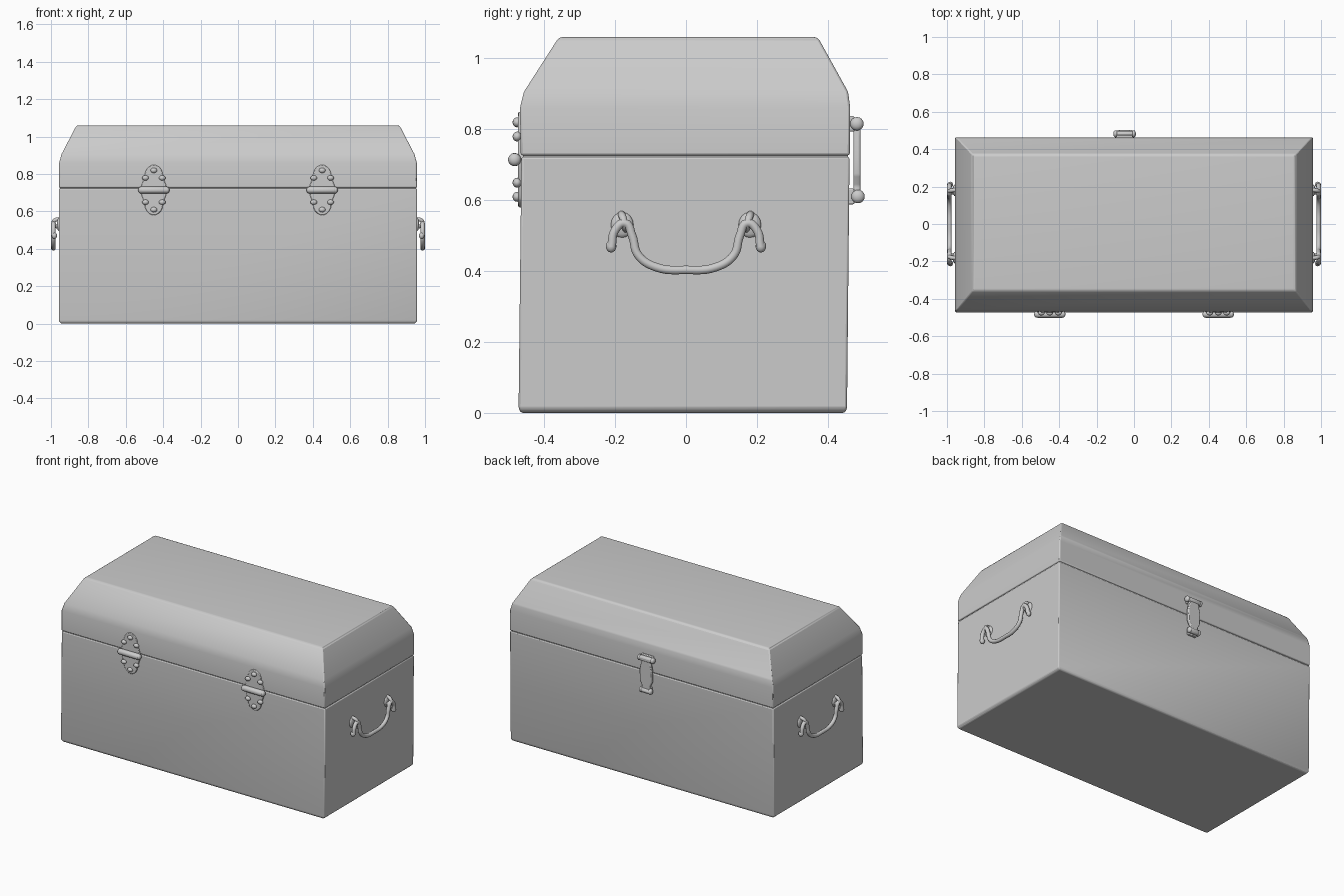
import bpy
import bmesh
from math import pi, sin, cos
from mathutils import Vector, Matrix

if "Cube" in bpy.data.objects:
    bpy.data.objects.remove(bpy.data.objects["Cube"], do_unlink=True)

grey = bpy.data.materials.new("plain grey")
grey.use_nodes = True
grey.diffuse_color = (0.6, 0.6, 0.6, 1)
grey.node_tree.nodes["Principled BSDF"].inputs["Base Color"].default_value = (0.6, 0.6, 0.6, 1)


def finish(name, bm, bevel=0.0, angle=0.6):
    bmesh.ops.recalc_face_normals(bm, faces=bm.faces)
    mesh = bpy.data.meshes.new(name)
    bm.to_mesh(mesh)
    bm.free()
    obj = bpy.data.objects.new(name, mesh)
    bpy.context.collection.objects.link(obj)
    mesh.materials.append(grey)
    if bevel:
        mod = obj.modifiers.new("soft edges", "BEVEL")
        mod.width = bevel
        mod.segments = 2
        mod.limit_method = "ANGLE"
        mod.angle_limit = 0.35
    bpy.ops.object.select_all(action="DESELECT")
    obj.select_set(True)
    bpy.context.view_layer.objects.active = obj
    bpy.ops.object.shade_smooth_by_angle(angle=angle)
    return obj


def loft(name, rings, bevel):
    """Stack rectangles given as (z, half width, front y, back y)."""
    bm = bmesh.new()
    loops = []
    for z, x, front, back in rings:
        corners = ((-x, front), (x, front), (x, back), (-x, back))
        loops.append([bm.verts.new((a, b, z)) for a, b in corners])
    for low, high in zip(loops, loops[1:]):
        for i in range(4):
            j = (i + 1) % 4
            bm.faces.new((low[i], low[j], high[j], high[i]))
    bm.faces.new(loops[0])
    bm.faces.new(loops[-1])
    return finish(name, bm, bevel)


def plate(name, outline, y_in, y_out, bevel=0.004):
    """Extrude an x, z outline along y."""
    bm = bmesh.new()
    face = bm.faces.new([bm.verts.new((x, y_in, z)) for x, z in outline])
    new = bmesh.ops.extrude_face_region(bm, geom=[face])["geom"]
    verts = [v for v in new if isinstance(v, bmesh.types.BMVert)]
    bmesh.ops.translate(bm, verts=verts, vec=(0, y_out - y_in, 0))
    return finish(name, bm, bevel)


def ball(name, centre, size):
    bm = bmesh.new()
    bmesh.ops.create_uvsphere(bm, u_segments=14, v_segments=8, radius=1,
                              matrix=Matrix.Translation(centre) @ Matrix.Diagonal((*size, 1)))
    return finish(name, bm, angle=1.2)


def rod(name, centre, radius, length):
    """Cylinder lying along x."""
    bm = bmesh.new()
    bmesh.ops.create_cone(bm, cap_ends=True, segments=14, radius1=radius, radius2=radius,
                          depth=length,
                          matrix=Matrix.Translation(centre) @ Matrix.Rotation(pi / 2, 4, "Y"))
    return finish(name, bm, 0.004)


def tube(name, points, radius):
    """Round bar swept through smooth points."""
    curve = bpy.data.curves.new(name, "CURVE")
    curve.dimensions = "3D"
    curve.bevel_depth = radius
    curve.bevel_resolution = 3
    curve.resolution_u = 6
    curve.use_fill_caps = True
    spline = curve.splines.new("BEZIER")
    spline.bezier_points.add(len(points) - 1)
    for bp, p in zip(spline.bezier_points, points):
        bp.co = p
        bp.handle_left_type = bp.handle_right_type = "AUTO"
    curve.materials.append(grey)
    obj = bpy.data.objects.new(name, curve)
    bpy.context.collection.objects.link(obj)


# Chest box and chamfered lid, with a fine seam between them
loft("chest_body", [(0.0, 0.945, -0.465, 0.448), (0.012, 0.957, -0.472, 0.454),
                    (0.722, 0.957, -0.464, 0.461)], 0.006)
loft("seam_core", [(0.70, 0.951, -0.459, 0.456), (0.75, 0.951, -0.459, 0.456)], 0)
loft("chest_lid", [(0.726, 0.957, -0.466, 0.462), (0.86, 0.956, -0.468, 0.463),
                   (0.905, 0.944, -0.457, 0.457), (1.055, 0.866, -0.361, 0.374),
                   (1.06, 0.855, -0.350, 0.363)], 0.008)

# Front hinges: lobed leaves, a knuckle across the seam and rivets
for side, cx in (("right", -0.45), ("left", 0.45)):
    for part, sign in (("upper", 1), ("lower", -1)):
        outline = [(cx + 0.07 * cos(a) * (1 - 0.15 * sin(3 * a) ** 2),
                    0.714 + sign * 0.135 * sin(a))
                   for a in [pi * i / 16 for i in range(17)]]
        plate(f"{side}_hinge_{part}_leaf", outline, -0.45, -0.473)
        for i, (dx, dz) in enumerate(((-0.045, 0.065), (0.045, 0.065), (0, 0.105))):
            ball(f"{side}_hinge_{part}_rivet_{i}", (cx + dx, -0.476, 0.714 + sign * dz),
                 (0.018, 0.013, 0.014))
    rod(f"{side}_hinge_knuckle", (cx, -0.483, 0.714), 0.019, 0.14)
    for end in (-1, 1):
        ball(f"{side}_hinge_pin_end", (cx + end * 0.07, -0.483, 0.714), (0.014, 0.018, 0.018))

# Back latch: shaped hasp between an upper and a lower bracket
LATCH_X = -0.05
half = [(0.030, 0.615), (0.027, 0.64), (0.042, 0.67), (0.045, 0.74), (0.036, 0.78), (0.034, 0.81)]
outline = [(LATCH_X + x, z) for x, z in half] + [(LATCH_X - x, z) for x, z in reversed(half)]
plate("latch_hasp", outline, 0.472, 0.492, 0.005)
for part, z, width, y in (("upper", 0.815, 0.096, 0.482), ("lower", 0.61, 0.066, 0.485)):
    rod(f"latch_{part}_bar", (LATCH_X, y, z), 0.017, width)
    for end in (-1, 1):
        ball(f"latch_{part}_bar_end", (LATCH_X + end * width / 2, y, z), (0.013, 0.019, 0.019))
    base = [(LATCH_X + a * width * 0.45, z + b * 0.022) for a, b in ((-1, -1), (1, -1), (1, 1), (-1, 1))]
    plate(f"latch_{part}_bracket", base, 0.45, 0.475)

# Side handles: drooping bail with hooked ends held by eyelets
bail_half = [(0.21, 0.468), (0.20, 0.515), (0.172, 0.535), (0.152, 0.50),
             (0.135, 0.445), (0.085, 0.411)]
profile = [(-y, z) for y, z in bail_half] + [(0.0, 0.403)] + list(reversed(bail_half))
for side, s in (("left", 1), ("right", -1)):
    tube(f"{side}_handle", [(s * 0.987, y, z) for y, z in profile], 0.0125)
    for end in (-1, 1):
        ball(f"{side}_handle_tip", (s * 0.982, end * 0.211, 0.47), (0.015, 0.015, 0.018))
        ball(f"{side}_handle_mount", (s * 0.957, end * 0.18, 0.53), (0.012, 0.032, 0.036))
        tube(f"{side}_handle_eyelet",
             [(s * 0.95, end * 0.168, 0.515), (s * 0.985, end * 0.172, 0.53),
              (s * 0.982, end * 0.178, 0.55), (s * 0.95, end * 0.182, 0.56)], 0.011)
